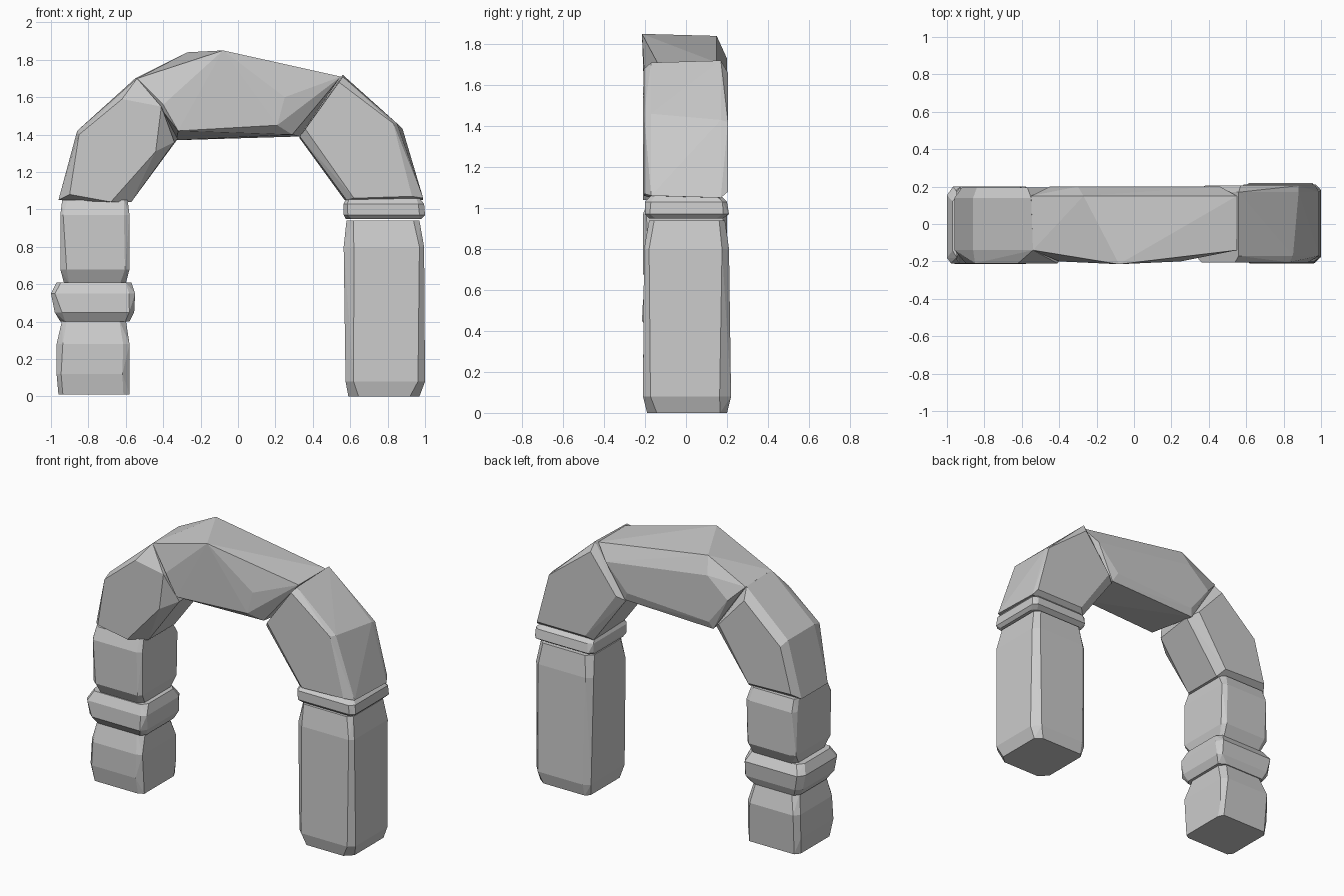
import bpy, bmesh, math, random


def hull_stone(name, points):
    """Flat-faceted stone: convex hull of a few corner points."""
    bm = bmesh.new()
    for p in points:
        bm.verts.new(p)
    res = bmesh.ops.convex_hull(bm, input=bm.verts)
    junk = [g for g in res["geom_interior"] if isinstance(g, bmesh.types.BMVert)]
    bmesh.ops.delete(bm, geom=list(set(junk)), context='VERTS')
    bmesh.ops.dissolve_limit(bm, angle_limit=math.radians(2),
                             verts=bm.verts, edges=bm.edges)
    bmesh.ops.recalc_face_normals(bm, faces=bm.faces)
    mesh = bpy.data.meshes.new(name)
    bm.to_mesh(mesh)
    bm.free()
    obj = bpy.data.objects.new(name, mesh)
    bpy.context.collection.objects.link(obj)
    return obj


def block(name, levels, cut, seed):
    """Upright stone: rings (z, x0, x1, y0, y1) with unevenly cut corners."""
    rng = random.Random(seed)
    pts = []
    for z, x0, x1, y0, y1 in levels:
        for x, sx in ((x0, 1), (x1, -1)):
            for y, sy in ((y0, 1), (y1, -1)):
                pts.append((x + sx * cut * rng.uniform(0.6, 1.4), y, z))
                pts.append((x, y + sy * cut * rng.uniform(0.6, 1.4), z))
    return hull_stone(name, pts)


def voussoir(name, slices):
    """Arch stone: front-view outlines placed at several depths."""
    return hull_stone(name, [(x, y, z) for y, line in slices for x, z in line])


# Left pillar: three stacked stones
block("left_base_stone", [
    (0.01, -0.96, -0.58, -0.19, 0.18),
    (0.12, -0.97, -0.58, -0.21, 0.19),
    (0.28, -0.97, -0.58, -0.21, 0.20),
    (0.41, -0.94, -0.60, -0.17, 0.16)], 0.03, 3)
block("left_band_stone", [
    (0.40, -0.95, -0.58, -0.18, 0.17),
    (0.45, -0.98, -0.555, -0.215, 0.19),
    (0.55, -1.00, -0.55, -0.21, 0.20),
    (0.61, -0.97, -0.57, -0.18, 0.16)], 0.035, 8)
block("left_upper_stone", [
    (0.605, -0.93, -0.60, -0.17, 0.16),
    (0.68, -0.95, -0.58, -0.21, 0.20),
    (0.97, -0.95, -0.58, -0.21, 0.20),
    (1.05, -0.94, -0.59, -0.18, 0.17)], 0.025, 5)

# Right pillar: tall shaft and thin cap
block("right_shaft", [
    (0.00, 0.59, 0.97, -0.19, 0.20),
    (0.08, 0.575, 1.00, -0.21, 0.22),
    (0.80, 0.565, 0.995, -0.205, 0.21),
    (0.94, 0.58, 0.97, -0.18, 0.19)], 0.04, 2)
block("right_cap", [
    (0.95, 0.575, 0.98, -0.18, 0.18),
    (0.97, 0.565, 1.00, -0.20, 0.21),
    (1.03, 0.565, 0.995, -0.20, 0.20),
    (1.06, 0.58, 0.97, -0.17, 0.17)], 0.025, 6)

# Arch: left haunch, keystone, right haunch
voussoir("left_haunch", [
    (-0.21, [(-0.90, 1.08), (-0.85, 1.40), (-0.62, 1.59), (-0.41, 1.55),
             (-0.44, 1.31), (-0.68, 1.04)]),
    (-0.14, [(-0.96, 1.05), (-0.86, 1.42), (-0.54, 1.70), (-0.34, 1.36),
             (-0.57, 1.04)]),
    (0.14, [(-0.96, 1.05), (-0.86, 1.42), (-0.55, 1.70), (-0.32, 1.38),
            (-0.57, 1.04)]),
    (0.195, [(-0.92, 1.09), (-0.84, 1.39), (-0.57, 1.63), (-0.38, 1.42),
             (-0.60, 1.08)])])
voussoir("keystone", [
    (-0.215, [(-0.08, 1.85)]),
    (-0.20, [(-0.40, 1.56), (-0.32, 1.42), (0.21, 1.45), (0.25, 1.60)]),
    (-0.14, [(-0.54, 1.70), (0.55, 1.71), (0.29, 1.40)]),
    (0.15, [(-0.55, 1.70), (-0.27, 1.84), (0.55, 1.71)]),
    (0.18, [(-0.33, 1.37), (0.33, 1.39)]),
    (0.20, [(-0.45, 1.60), (-0.30, 1.73), (0.46, 1.62), (0.30, 1.45),
            (-0.31, 1.42)])])
voussoir("right_haunch", [
    (-0.205, [(0.54, 1.68), (0.83, 1.46), (0.93, 1.07), (0.62, 1.06),
              (0.36, 1.43)]),
    (-0.17, [(0.56, 1.71), (0.85, 1.46), (0.99, 1.06), (0.58, 1.05),
             (0.33, 1.39)]),
    (0.17, [(0.56, 1.72), (0.88, 1.43), (0.99, 1.05), (0.57, 1.05),
            (0.33, 1.38)]),
    (0.205, [(0.57, 1.66), (0.88, 1.42), (0.97, 1.08), (0.61, 1.08),
             (0.38, 1.41)])])
